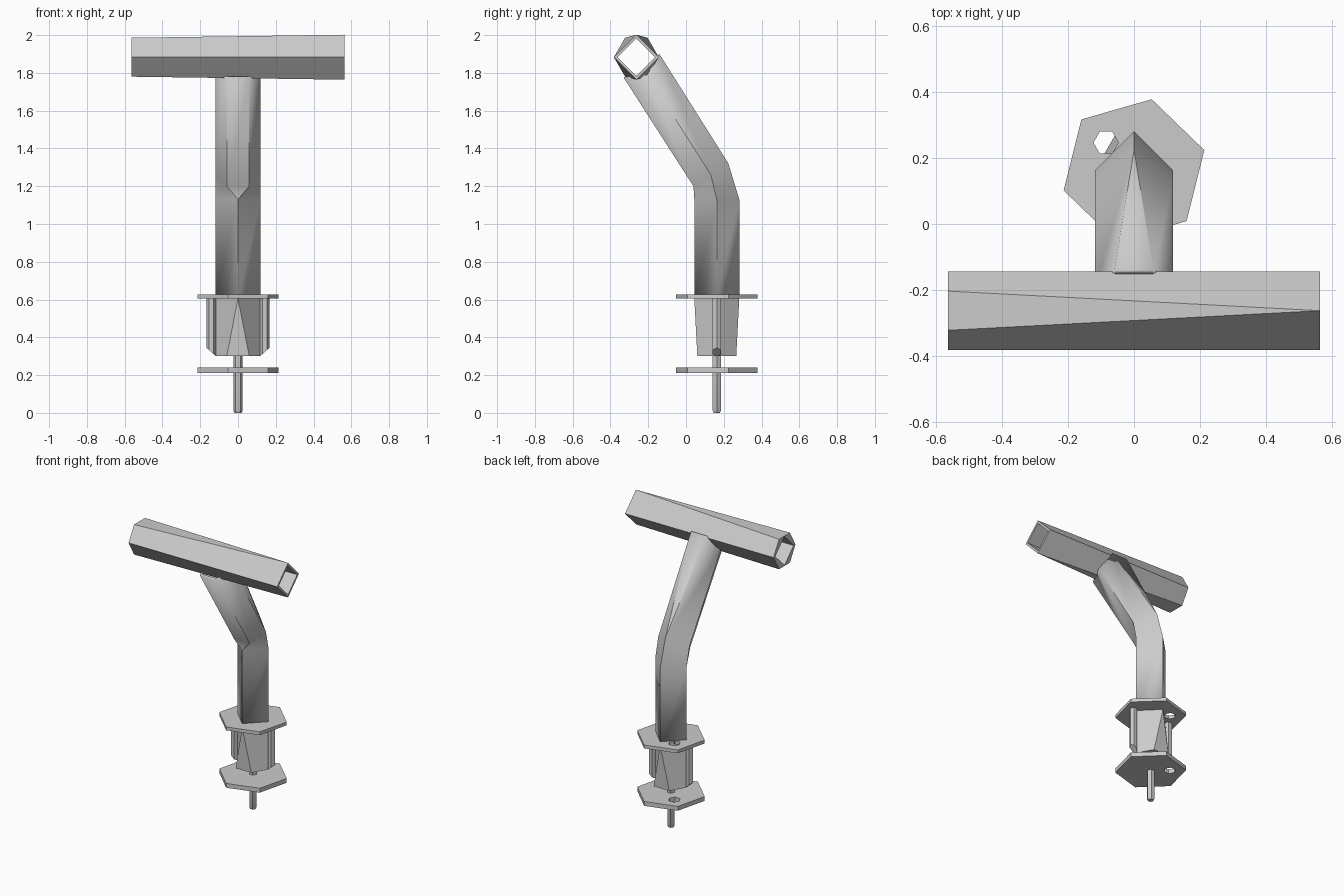
import bpy, bmesh, math
from mathutils import Vector

if "Cube" in bpy.data.objects:
    bpy.data.objects.remove(bpy.data.objects["Cube"])

grey = bpy.data.materials.new("plain_grey")
grey.use_nodes = True
COLOUR = (0.6, 0.6, 0.6, 1)
grey.diffuse_color = COLOUR
grey.node_tree.nodes["Principled BSDF"].inputs["Base Color"].default_value = COLOUR

X, Y, Z = Vector((1, 0, 0)), Vector((0, 1, 0)), Vector((0, 0, 1))
AXIS_Y = 0.163      # depth of the upright's axis
R = 0.119           # tube radius
H = R * 0.866       # flat-to-flat half height of a six-sided tube


def finish(name, bm):
    bmesh.ops.remove_doubles(bm, verts=bm.verts, dist=0.0005)
    bmesh.ops.recalc_face_normals(bm, faces=bm.faces)
    mesh = bpy.data.meshes.new(name)
    bm.to_mesh(mesh)
    bm.free()
    mesh.materials.append(grey)
    ob = bpy.data.objects.new(name, mesh)
    bpy.context.collection.objects.link(ob)
    bpy.ops.object.select_all(action="DESELECT")
    ob.select_set(True)
    bpy.context.view_layer.objects.active = ob
    bpy.ops.object.shade_smooth_by_angle(angle=math.radians(30))
    return ob


def ring(c, u, v, su, plus, minus, drop=Vector()):
    """Six-point section; a pair of zero width collapses it to a diamond."""
    c = Vector(c)
    return [c + u * su + drop, c + u * plus + v, c - u * plus + v,
            c - u * su + drop, c - u * minus - v, c + u * minus - v]


def loft(name, rings, closed=False, caps=True):
    bm = bmesh.new()
    rows = [[bm.verts.new(p) for p in r] for r in rings]
    pairs = list(zip(rows, rows[1:])) + ([(rows[-1], rows[0])] if closed else [])
    for a, b in pairs:
        n = len(a)
        for i in range(n):
            j = (i + 1) % n
            bm.faces.new((a[i], a[j], b[j], b[i]))
    if caps and not closed:
        bm.faces.new(rows[0])
        bm.faces.new(rows[-1])
    return finish(name, bm)


def polygon(cx, cy, z, r, turn=0.0, n=6):
    return [Vector((cx + r * math.cos(turn + math.tau * i / n),
                    cy + r * math.sin(turn + math.tau * i / n), z))
            for i in range(n)]


def plate(name, z, thickness):
    """Six-sided flange with one through hole."""
    bm = bmesh.new()
    for loop in (polygon(0, AXIS_Y, z, 0.222, math.radians(16)),
                 polygon(-0.085, 0.247, z, 0.038)):
        vs = [bm.verts.new(p) for p in loop]
        for a, b in zip(vs, vs[1:] + vs[:1]):
            bm.edges.new((a, b))
    bmesh.ops.triangle_fill(bm, edges=bm.edges, use_beauty=True)
    out = bmesh.ops.extrude_face_region(bm, geom=bm.faces[:], use_keep_orig=True)
    top = [g for g in out["geom"] if isinstance(g, bmesh.types.BMVert)]
    bmesh.ops.translate(bm, verts=top, vec=(0, 0, thickness))
    return finish(name, bm)


# Hollow crossbar: six-sided at one end, diamond at the other, diamond bore
BAR, END, BORE = Vector((0, -0.263, 1.883)), X * 0.565, 0.099
loft("crossbar", [
    ring(BAR - END, Y, Z * H, R, R / 2, R / 2),
    ring(BAR + END, Y, Z * R, R, 0, 0),
    ring(BAR + END, Y, Z * BORE, BORE, 0, 0),
    ring(BAR - END, Y, Z * BORE, BORE, 0, 0)], closed=True)

# Bent tube, with its upper end coped around the crossbar
tube = loft("bent_tube", [
    ring((0, AXIS_Y, 0.605), X, Y * R, R, 0, 0),
    ring((0, AXIS_Y, 1.13), X, Y * R, R, 0, 0),
    ring((0, 0.132, 1.26), X, Vector((0, 0.0925, 0.06)), R, 0, R / 2),
    ring((0, -0.235, 1.837), X, Vector((0, 0.095, 0.062)), R, R / 2, R / 2,
         Vector((0, 0.03, -0.047)))], caps=False)
wall = tube.modifiers.new("wall", "SOLIDIFY")
wall.thickness = 0.014
wall.offset = -1

# Tapered socket between the flanges
loft("socket", [
    ring((0, AXIS_Y, 0.3), X, Y * H, R, R / 2, R / 2),
    ring((0, AXIS_Y, 0.606), X, Y * R, R, 0, 0)])

plate("upper_flange", 0.605, 0.023)
plate("lower_flange", 0.21, 0.03)

# Side rods with a slanted foot
for side, label in ((1, "left"), (-1, "right")):
    cx = side * 0.141
    foot = polygon(cx, AXIS_Y, 0.322, 0.025)
    for p in foot:
        p.z += side * (p.x - cx) * 0.9
    loft(label + "_side_rod", [foot, polygon(cx, AXIS_Y, 0.606, 0.025)])

# Central bolt with a small chamfered tip
loft("centre_bolt", [
    polygon(0, AXIS_Y, 0.0, 0.019),
    polygon(0, AXIS_Y, 0.012, 0.025),
    polygon(0, AXIS_Y, 0.302, 0.025)])
